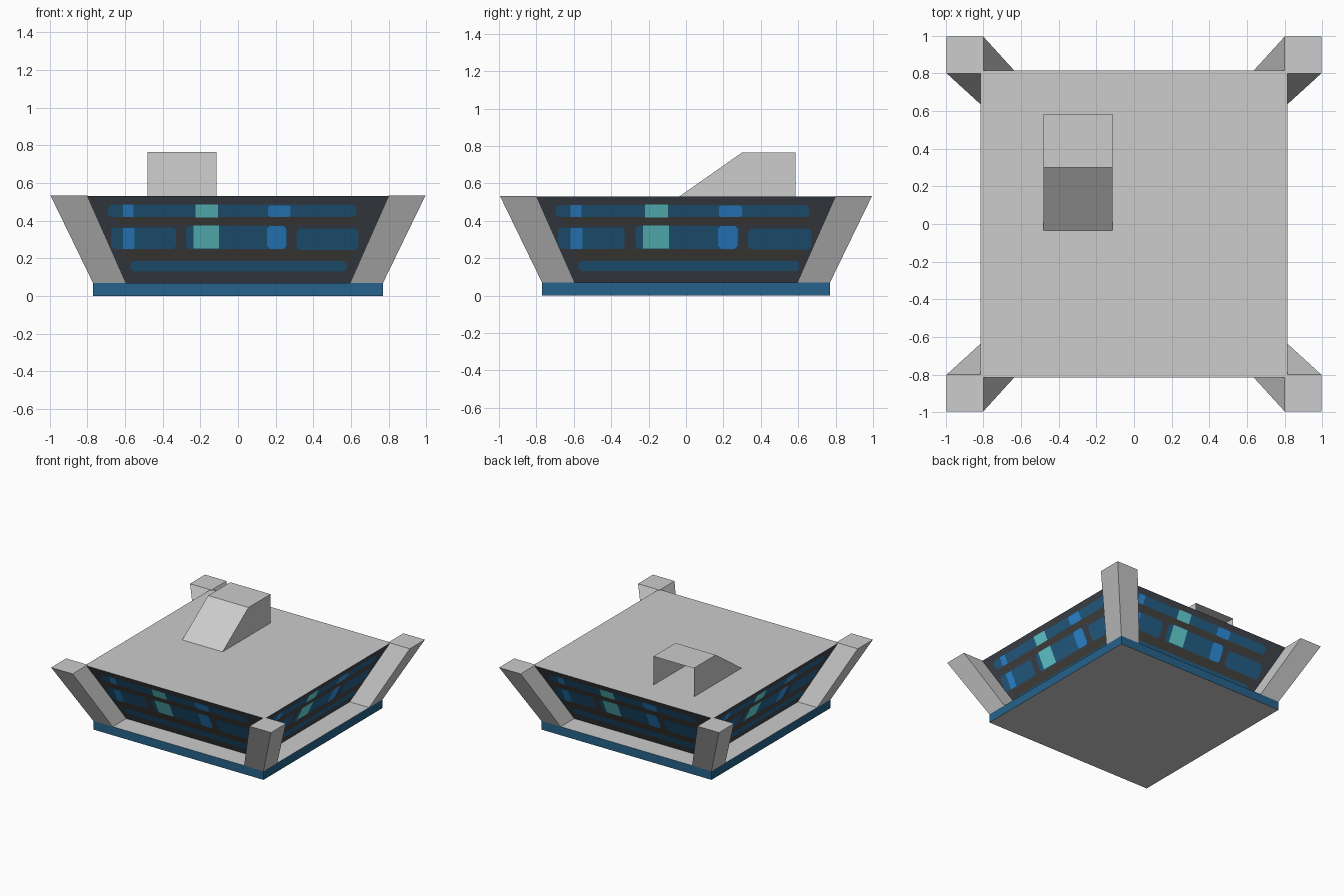
import bpy, bmesh, math
from mathutils import Matrix

if "Cube" in bpy.data.objects:
    bpy.data.objects.remove(bpy.data.objects["Cube"])


def srgb(r, g, b):
    f = lambda c: c / 12.92 if c <= 0.04045 else ((c + 0.055) / 1.055) ** 2.4
    return (f(r / 255), f(g / 255), f(b / 255), 1)


def material(name, rgb):
    m = bpy.data.materials.new(name)
    m.diffuse_color = srgb(*rgb)
    m.use_nodes = True
    m.node_tree.nodes["Principled BSDF"].inputs["Base Color"].default_value = m.diffuse_color
    return m


GREY = material("light_grey", (204, 204, 204))
BLUE = material("deep_blue", (38, 98, 139))
BRIGHT = material("bright_blue", (48, 146, 228))
TEAL = material("teal", (104, 218, 221))
CHARCOAL = material("charcoal", (66, 71, 78))
BROWN = material("dark_brown_grey", (72, 69, 64))

Z0, Z1 = 0.07, 0.53        # wall foot and roof height
FOOT, EAVE = 0.595, 0.815  # half widths of the body


def finish(bm, name, mats, recalc=True):
    if recalc:
        bmesh.ops.recalc_face_normals(bm, faces=bm.faces)
    me = bpy.data.meshes.new(name)
    bm.to_mesh(me)
    bm.free()
    for m in mats:
        me.materials.append(m)
    ob = bpy.data.objects.new(name, me)
    bpy.context.collection.objects.link(ob)
    return ob


def frustum(name, lower, upper, z0, z1, mats, side=0):
    """Box between two rectangles (x0, x1, y0, y1); sides use slot `side`."""
    bm = bmesh.new()
    rings = []
    for (x0, x1, y0, y1), z in ((lower, z0), (upper, z1)):
        rings.append([bm.verts.new((x, y, z)) for x, y in
                      ((x0, y0), (x1, y0), (x1, y1), (x0, y1))])
    bm.faces.new(rings[0][::-1])
    bm.faces.new(rings[1])
    for i in range(4):
        j = (i + 1) % 4
        f = bm.faces.new((rings[0][i], rings[0][j], rings[1][j], rings[1][i]))
        f.material_index = side
    return finish(bm, name, mats)


def square(h):
    return (-h, h, -h, h)


# Base slab and flared body
frustum("base_slab", square(0.77), square(0.77), 0, Z0, [GREY, BLUE], 1)
frustum("body", square(FOOT), square(EAVE), Z0, Z1, [GREY, CHARCOAL], 1)

# Leaning corner pillars
for sx in (-1, 1):
    for sy in (-1, 1):
        def corner(a, b):
            xs, ys = sorted((a * sx, b * sx)), sorted((a * sy, b * sy))
            return (*xs, *ys)
        frustum("corner_pillar", corner(0.595, 0.77), corner(0.80, 0.995),
                Z0, Z1 + 0.003, [GREY])

# Painted wall panels: (u0, u1, z0, z1, corner cut, material slot, offset)
PANELS = [
    (-0.64, 0.64, 0.382, 0.42, 0.0, 3, 0.002),
    (-0.60, 0.60, 0.19, 0.245, 0.0, 3, 0.002),
    (-0.69, 0.63, 0.42, 0.485, 0.018, 0, 0.003),
    (-0.675, -0.33, 0.25, 0.365, 0.015, 0, 0.003),
    (-0.275, 0.26, 0.25, 0.372, 0.015, 0, 0.003),
    (0.31, 0.64, 0.245, 0.358, 0.018, 0, 0.003),
    (-0.57, 0.575, 0.13, 0.185, 0.015, 0, 0.003),
    (-0.61, -0.555, 0.42, 0.485, 0.0, 1, 0.005),
    (-0.61, -0.55, 0.25, 0.362, 0.0, 1, 0.005),
    (-0.225, -0.105, 0.418, 0.487, 0.0, 2, 0.005),
    (-0.235, -0.10, 0.252, 0.375, 0.0, 2, 0.005),
    (0.16, 0.28, 0.42, 0.482, 0.01, 1, 0.005),
    (0.155, 0.255, 0.25, 0.372, 0.015, 1, 0.005),
]


def wall_panels(name, turn, stretch):
    bm = bmesh.new()
    for u0, u1, z0, z1, c, slot, off in PANELS:
        u0, u1 = u0 * stretch + (stretch - 1) * 0.4, u1 * stretch + (stretch - 1) * 0.4
        if c:
            pts = [(u0 + c, z0), (u1 - c, z0), (u1, z0 + c), (u1, z1 - c),
                   (u1 - c, z1), (u0 + c, z1), (u0, z1 - c), (u0, z0 + c)]
        else:
            pts = [(u0, z0), (u1, z0), (u1, z1), (u0, z1)]
        lean = (EAVE - FOOT) / (Z1 - Z0)
        f = bm.faces.new([bm.verts.new((u, -(FOOT + (z - Z0) * lean) - off, z))
                          for u, z in pts])
        f.material_index = slot
    bmesh.ops.transform(bm, matrix=Matrix.Rotation(turn, 4, 'Z'), verts=bm.verts)
    finish(bm, name, [BLUE, BRIGHT, TEAL, BROWN], recalc=False)


for i, side in enumerate(("front", "right", "back", "left")):
    wall_panels(side + "_wall_panels", i * math.pi / 2, 1.03 if i % 2 else 1.0)

# Roof hatch: sloped front, flat top, open back
bm = bmesh.new()
profile = [(-0.035, Z1), (0.30, 0.765), (0.585, 0.765), (0.585, Z1)]
L = [bm.verts.new((-0.48, y, z)) for y, z in profile]
R = [bm.verts.new((-0.115, y, z)) for y, z in profile]
bm.faces.new(L)
bm.faces.new(R[::-1])
bm.faces.new((L[0], R[0], R[1], L[1]))
bm.faces.new((L[1], R[1], R[2], L[2]))
for f in bm.faces:
    f.normal_update()
    want = f.calc_center_median()
    want.x += 0.2975
    want.y -= 0.3
    want.z -= Z1
    if f.normal.dot(want) < 0:
        f.normal_flip()
finish(bm, "roof_hatch", [GREY], recalc=False)
